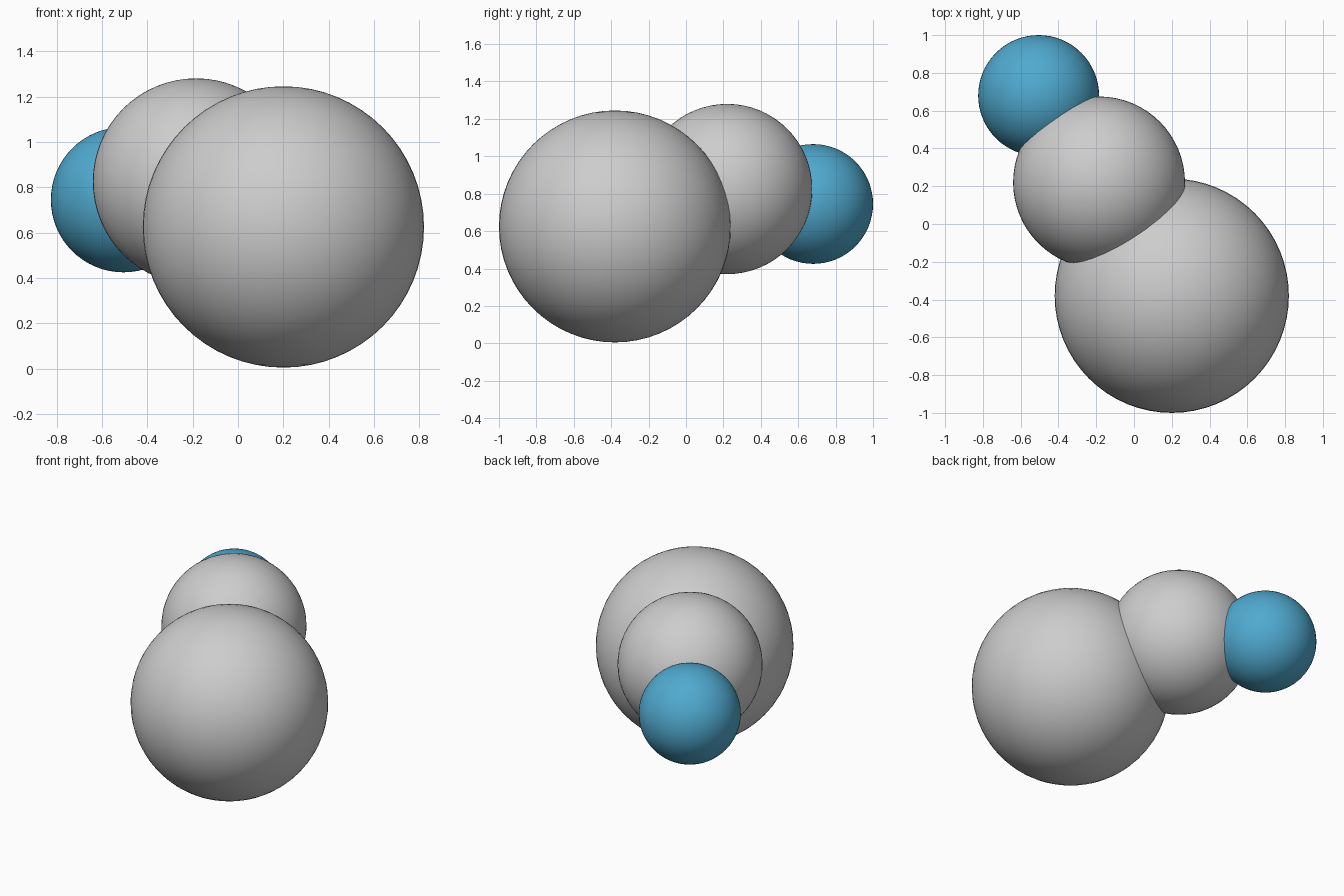
import bpy

# Remove the default object
cube = bpy.data.objects.get("Cube")
if cube:
    bpy.data.objects.remove(cube, do_unlink=True)


def make_material(name, rgb):
    mat = bpy.data.materials.new(name)
    mat.use_nodes = True
    color = (*rgb, 1.0)
    mat.diffuse_color = color
    mat.node_tree.nodes["Principled BSDF"].inputs["Base Color"].default_value = color
    return mat


def make_ball(name, radius, center, mat):
    bpy.ops.mesh.primitive_uv_sphere_add(
        segments=64, ring_count=32, radius=radius, location=center)
    ball = bpy.context.object
    ball.name = name
    ball.data.materials.append(mat)
    bpy.ops.object.shade_smooth()
    return ball


grey = make_material("light_grey", (0.61, 0.61, 0.61))
blue = make_material("sky_blue", (0.08, 0.40, 0.63))

# Three overlapping balls, shrinking from front to back
make_ball("large_front_ball", 0.62, (0.20, -0.38, 0.625), grey)
make_ball("middle_ball", 0.455, (-0.185, 0.22, 0.825), grey)
make_ball("small_back_ball", 0.32, (-0.505, 0.68, 0.745), blue)
